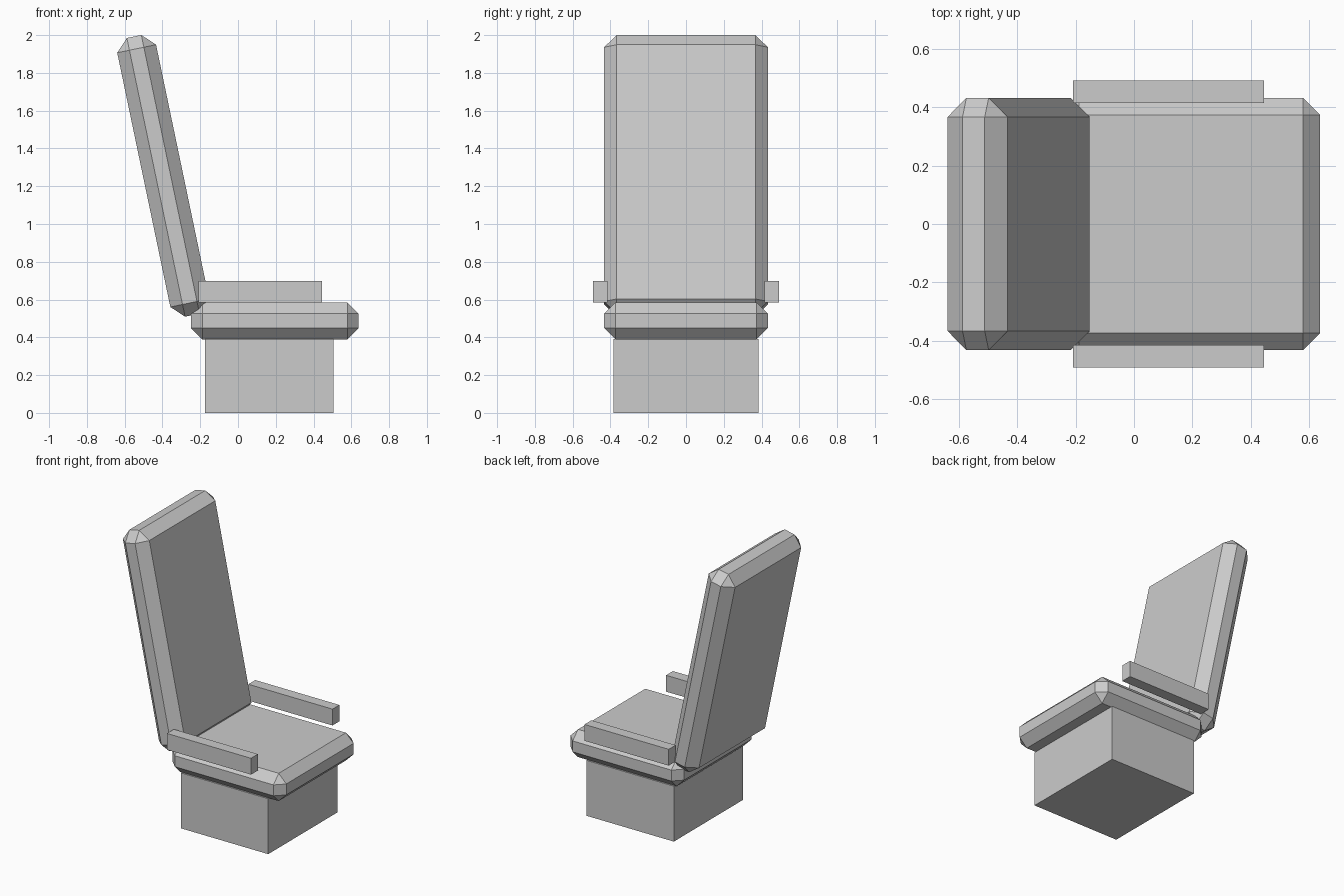
import bpy
import bmesh
import math

cube = bpy.data.objects.get("Cube")
if cube:
    bpy.data.objects.remove(cube, do_unlink=True)

# Single flat grey
GREY = (0.6, 0.6, 0.6, 1.0)
grey = bpy.data.materials.new("plain grey")
grey.use_nodes = True
grey.diffuse_color = GREY
grey.node_tree.nodes["Principled BSDF"].inputs["Base Color"].default_value = GREY


def block(name, centre, size, chamfer=0.0, tilt=0.0):
    """Box with optional chamfered edges, tilted about the y axis."""
    bm = bmesh.new()
    bmesh.ops.create_cube(bm, size=1.0)
    bmesh.ops.scale(bm, vec=size, verts=bm.verts)
    if chamfer:
        bmesh.ops.bevel(bm, geom=bm.edges[:], offset=chamfer, segments=1,
                        profile=0.5, affect='EDGES')
    mesh = bpy.data.meshes.new(name)
    bm.to_mesh(mesh)
    bm.free()
    mesh.materials.append(grey)
    obj = bpy.data.objects.new(name, mesh)
    obj.location = centre
    obj.rotation_euler.y = math.radians(tilt)
    bpy.context.collection.objects.link(obj)
    return obj


# Pedestal and cushions
block("base", (0.165, 0, 0.195), (0.68, 0.77, 0.39))
block("seat", (0.195, 0, 0.487), (0.886, 0.866, 0.195), chamfer=0.059)
block("backrest", (-0.396, 0, 1.255), (0.21, 0.866, 1.507), chamfer=0.066, tilt=-11.8)

# Armrests on both sides
for side, y in (("front", -0.453), ("rear", 0.453)):
    block(side + "_armrest", (0.118, y, 0.642), (0.655, 0.077, 0.115))
